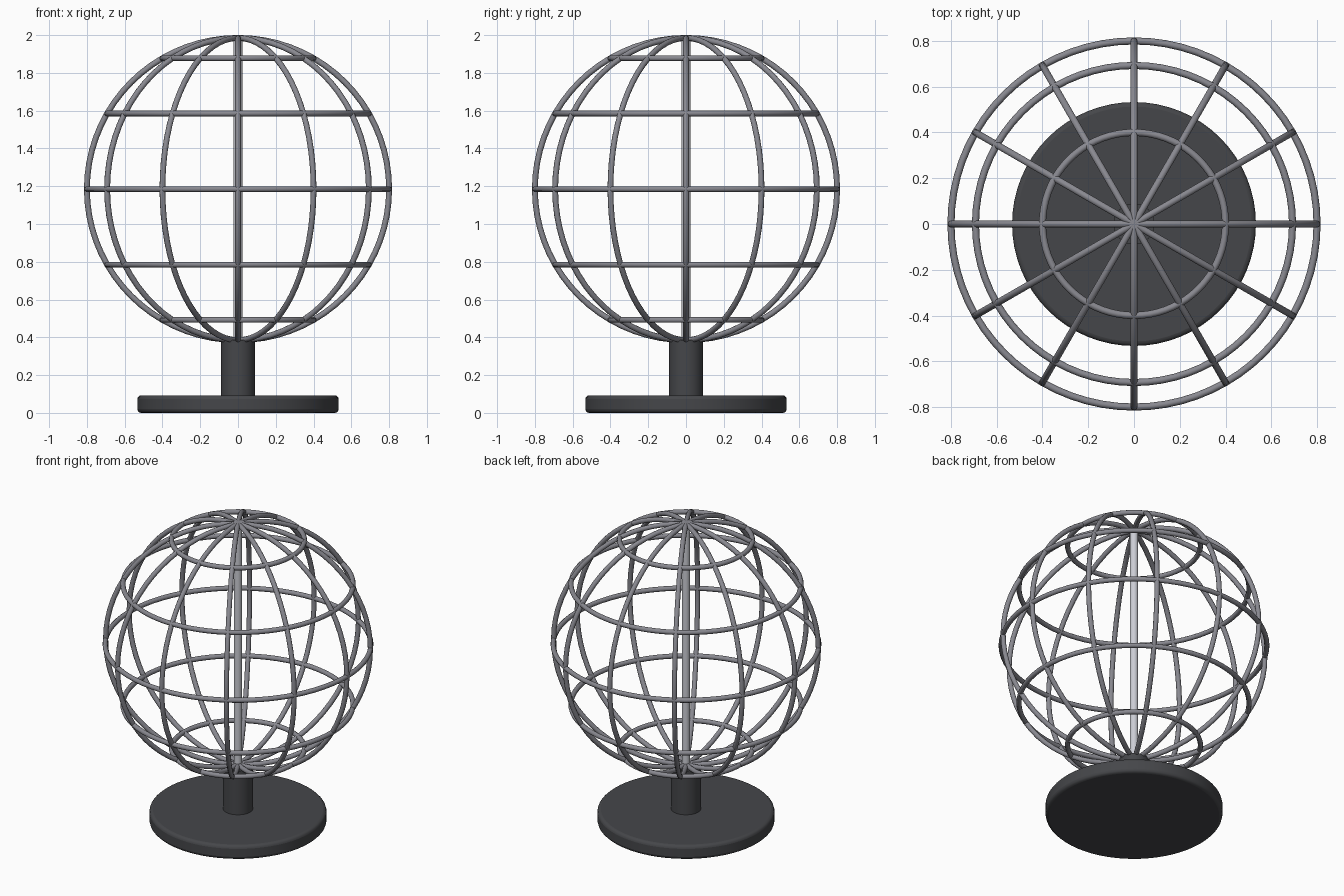
import bpy
from math import radians, sin, cos, pi

if "Cube" in bpy.data.objects:
    bpy.data.objects.remove(bpy.data.objects["Cube"])

CENTRE_Z, R, WIRE = 1.185, 0.80, 0.0155


def material(name, rgb):
    m = bpy.data.materials.new(name)
    m.diffuse_color = (*rgb, 1)
    m.use_nodes = True
    m.node_tree.nodes["Principled BSDF"].inputs["Base Color"].default_value = m.diffuse_color
    return m


dark = material("dark_metal", (0.06, 0.062, 0.068))
steel = material("steel", (0.25, 0.25, 0.28))
bright = material("bright_steel", (0.6, 0.61, 0.66))


def finish(name, mat):
    ob = bpy.context.object
    ob.name = name
    ob.data.materials.append(mat)
    bpy.ops.object.shade_smooth_by_angle(angle=radians(50))
    return ob


def ring(name, radius, z, rot=(0, 0, 0)):
    bpy.ops.mesh.primitive_torus_add(major_radius=radius, minor_radius=WIRE,
                                     major_segments=72, minor_segments=10,
                                     location=(0, 0, z), rotation=rot)
    return finish(name, steel)


def cylinder(name, radius, z0, z1, mat, bevel=0, sides=64):
    bpy.ops.mesh.primitive_cylinder_add(vertices=sides, radius=radius, depth=z1 - z0,
                                        location=(0, 0, (z0 + z1) / 2))
    ob = finish(name, mat)
    if bevel:
        b = ob.modifiers.new("rounded_rim", "BEVEL")
        b.width, b.segments = bevel, 3
        b.limit_method = "ANGLE"
    return ob


# Stand: round foot, short stem and the axis through the globe
cylinder("base", 0.533, 0, 0.093, dark, bevel=0.02)
cylinder("stem", 0.09, 0.08, 0.385, dark, sides=32)
cylinder("axis_rod", 0.025, 0.38, CENTRE_Z + R, bright, sides=20)

# Meridians: six full hoops through the poles
for i in range(6):
    ring(f"meridian_{i + 1}", R, CENTRE_Z, (pi / 2, 0, i * pi / 6))

# Parallels: every 30 degrees of latitude
for lat in (-60, -30, 0, 30, 60):
    a = radians(lat)
    ring(f"parallel_{lat}", R * cos(a), CENTRE_Z + R * sin(a))
